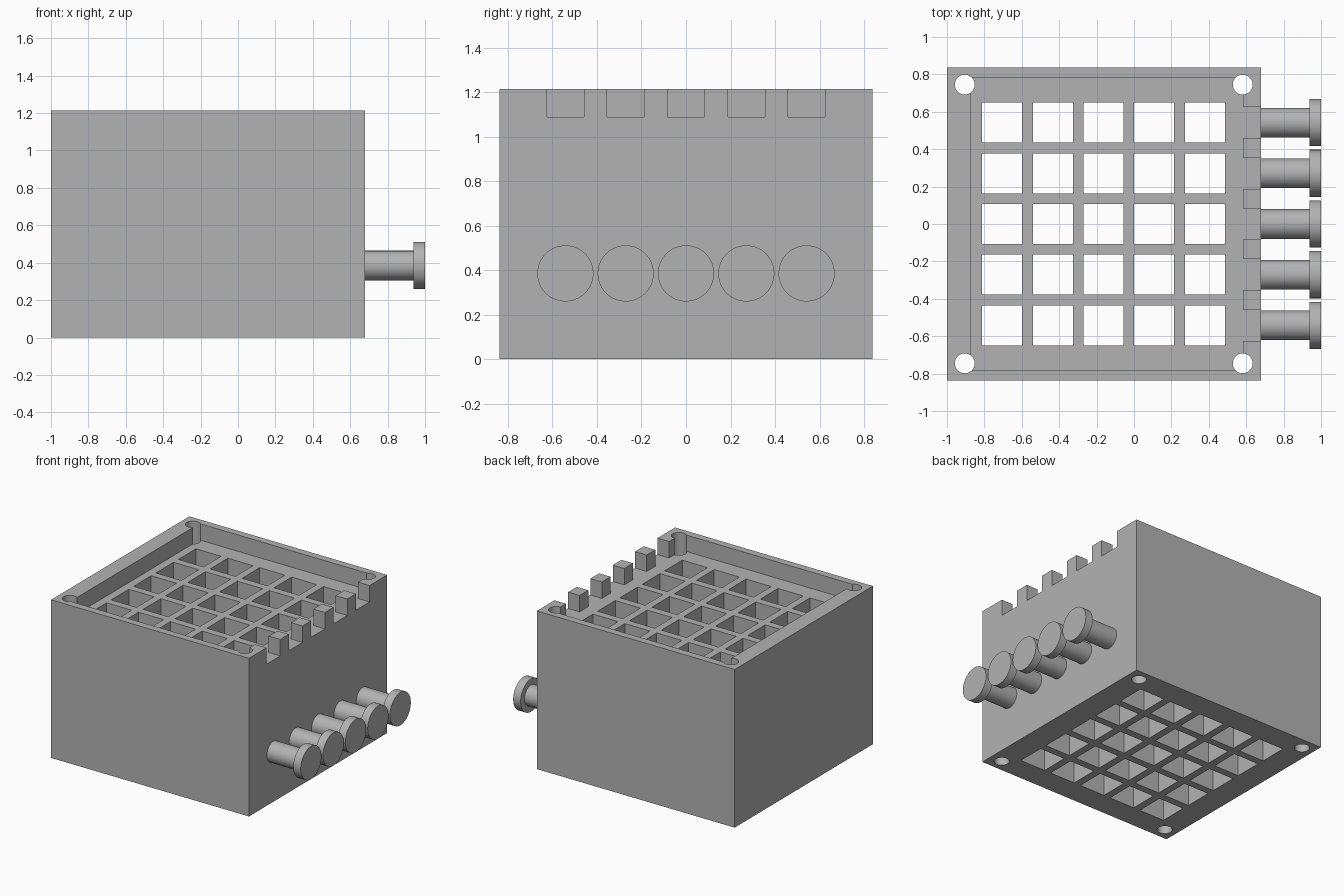
import bpy
import bmesh
import math
from mathutils import Matrix, Vector

if "Cube" in bpy.data.objects:
    bpy.data.objects.remove(bpy.data.objects["Cube"], do_unlink=True)

grey = bpy.data.materials.new("plain grey")
grey.use_nodes = True
colour = (0.45, 0.45, 0.45, 1)
grey.diffuse_color = colour
grey.node_tree.nodes["Principled BSDF"].inputs["Base Color"].default_value = colour

LEFT, RIGHT, HALF, TOP = -1.0, 0.68, 0.838, 1.214
MID = (LEFT + RIGHT) / 2
FLOOR = 1.088
PITCH = 0.271
STEPS = range(-2, 3)


def finish(name, bm):
    bmesh.ops.recalc_face_normals(bm, faces=bm.faces)
    mesh = bpy.data.meshes.new(name)
    bm.to_mesh(mesh)
    bm.free()
    mesh.materials.append(grey)
    obj = bpy.data.objects.new(name, mesh)
    bpy.context.collection.objects.link(obj)
    return obj


def activate(obj):
    bpy.ops.object.select_all(action="DESELECT")
    obj.select_set(True)
    bpy.context.view_layer.objects.active = obj


def add_box(bm, low, high):
    low, high = Vector(low), Vector(high)
    matrix = Matrix.Translation((low + high) / 2) @ Matrix.Diagonal((high - low).to_4d())
    bmesh.ops.create_cube(bm, size=1, matrix=matrix)


def add_prism(bm, outline, offset):
    """Extrude a closed outline along the offset."""
    face = bm.faces.new([bm.verts.new(p) for p in outline])
    grown = bmesh.ops.extrude_face_region(bm, geom=[face], use_keep_orig=True)
    moved = [v for v in grown["geom"] if isinstance(v, bmesh.types.BMVert)]
    bmesh.ops.translate(bm, verts=moved, vec=offset)


def carve(obj, cutter):
    cutter.hide_render = True
    mod = obj.modifiers.new("carve", "BOOLEAN")
    mod.operation = "DIFFERENCE"
    mod.solver = "EXACT"
    mod.object = cutter
    activate(obj)
    bpy.ops.object.modifier_apply(modifier=mod.name)
    bpy.data.objects.remove(cutter, do_unlink=True)


# Solid housing block
bm = bmesh.new()
add_box(bm, (LEFT, -HALF, 0), (RIGHT, HALF, TOP))
housing = finish("housing", bm)

# Sunken top with five slots open through the right rim
inner, outer, wall = 0.582, 0.8, 0.782
outline = [(inner, wall), (-0.875, wall), (-0.875, -wall), (inner, -wall)]
for i in STEPS:
    a, b = i * PITCH - 0.083, i * PITCH + 0.083
    outline += [(inner, a), (outer, a), (outer, b), (inner, b)]
bm = bmesh.new()
add_prism(bm, [(x, y, FLOOR) for x, y in outline], (0, 0, 0.3))
carve(housing, finish("recess_cutter", bm))

# Square grid openings and round corner bores, all the way through
bm = bmesh.new()
h = 0.107
for i in STEPS:
    for j in STEPS:
        x, y = MID - 0.003 + i * PITCH, j * PITCH
        add_box(bm, (x - h, y - h, -0.1), (x + h, y + h, 1.4))
for sx in (-1, 1):
    for sy in (-1, 1):
        at = Matrix.Translation((MID - 0.002 + sx * 0.743, sy * 0.745, 0.65))
        bmesh.ops.create_cone(bm, cap_ends=True, segments=48, radius1=0.053,
                              radius2=0.053, depth=1.5, matrix=at)
carve(housing, finish("opening_cutter", bm))
activate(housing)
bpy.ops.object.shade_smooth_by_angle(angle=math.radians(30))

# Row of round plungers: shaft and flat head, turned from one profile
profile = [(RIGHT - 0.01, 0), (RIGHT - 0.01, 0.079), (0.937, 0.079),
           (0.937, 0.126), (1.0, 0.126), (1.0, 0)]
for n, i in enumerate(STEPS, 1):
    bm = bmesh.new()
    verts = [bm.verts.new((x, 0, r)) for x, r in profile]
    edges = [bm.edges.new(pair) for pair in zip(verts, verts[1:])]
    bmesh.ops.spin(bm, geom=verts + edges, cent=(0, 0, 0), axis=(1, 0, 0),
                   angle=math.tau, steps=64)
    bmesh.ops.remove_doubles(bm, verts=bm.verts, dist=0.0005)
    plunger = finish(f"plunger_{n}", bm)
    plunger.location = (0, i * PITCH, 0.385)
    activate(plunger)
    bpy.ops.object.shade_smooth_by_angle(angle=math.radians(30))
